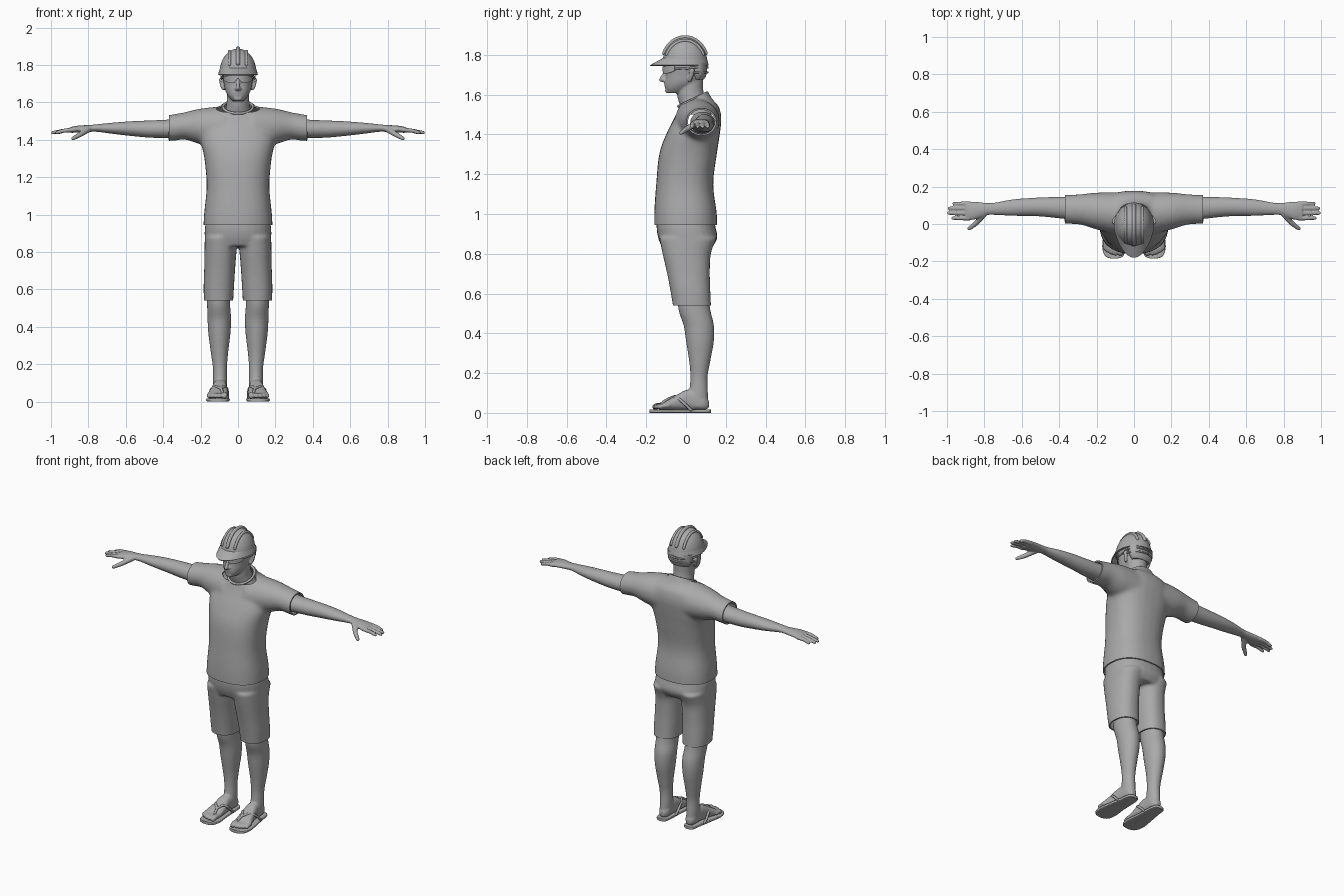
import bpy, bmesh, math
from mathutils import Vector, Matrix

cube = bpy.data.objects.get("Cube")
if cube:
    bpy.data.objects.remove(cube)

grey = bpy.data.materials.new("plain grey")
grey.use_nodes = True
grey.diffuse_color = (0.4, 0.4, 0.4, 1)
grey.node_tree.nodes["Principled BSDF"].inputs["Base Color"].default_value = grey.diffuse_color


def loft(bm, axis, sections, power=2.0, sides=28, steps=4, sign=1):
    """Skin through sections (t, u_min, u_max, v_min, v_max) along an axis."""
    padded = [sections[0], *sections, sections[-1]]
    smooth = []
    for a, b, c, d in zip(padded, padded[1:], padded[2:], padded[3:]):
        for i in range(steps):
            f = i / steps
            smooth.append([q + 0.5 * f * (r - p + f * (2*p - 5*q + 4*r - s + f * (3*(q - r) + s - p)))
                           for p, q, r, s in zip(a, b, c, d)])
    smooth.append(sections[-1])
    rings = []
    for t, u0, u1, v0, v1 in smooth:
        ring = []
        for k in range(sides):
            c, s = math.cos(math.tau * k / sides), math.sin(math.tau * k / sides)
            u = (u0 + u1) / 2 + (u1 - u0) / 2 * math.copysign(abs(c) ** (2 / power), c)
            v = (v0 + v1) / 2 + (v1 - v0) / 2 * math.copysign(abs(s) ** (2 / power), s)
            x, y, z = {"x": (t, u, v), "y": (u, t, v), "z": (u, v, t)}[axis]
            ring.append(bm.verts.new((x * sign, y, z)))
        rings.append(ring)
    bridge(bm, rings)
    bm.faces.new(rings[0])
    bm.faces.new(rings[-1])


def bridge(bm, rings, closed=True):
    for low, high in zip(rings, rings[1:]):
        for k in range(0 if closed else 1, len(low)):
            bm.faces.new((low[k - 1], low[k], high[k], high[k - 1]))


def chain(bm, points, start, end=None):
    """Round-ended tapered rod through the points."""
    points = [Vector(p) for p in points]
    end = end or start
    count = len(points) - 1
    radii = [start + (end - start) * i / count for i in range(count + 1)]
    for p, r in zip(points, radii):
        bmesh.ops.create_icosphere(bm, subdivisions=2, radius=r, matrix=Matrix.Translation(p))
    for p, q, r, s in zip(points, points[1:], radii, radii[1:]):
        turn = (q - p).to_track_quat("Z", "Y").to_matrix().to_4x4()
        bmesh.ops.create_cone(bm, cap_ends=True, segments=14, radius1=r, radius2=s,
                              depth=(q - p).length, matrix=Matrix.Translation((p + q) / 2) @ turn)


def bake(ob):
    deps = bpy.context.evaluated_depsgraph_get()
    mesh = bpy.data.meshes.new_from_object(ob.evaluated_get(deps))
    ob.modifiers.clear()
    ob.data = mesh


def finish(name, bm, voxel=0, soften=4, cuts=(), shell=0, mirror=False):
    """Turn a bmesh into an object: fuse, trim, thicken, mirror and shade."""
    bmesh.ops.recalc_face_normals(bm, faces=bm.faces)
    ob = bpy.data.objects.new(name, bpy.data.meshes.new(name))
    bpy.context.collection.objects.link(ob)
    bm.to_mesh(ob.data)
    if voxel:
        fuse = ob.modifiers.new("fuse", "REMESH")
        fuse.mode, fuse.voxel_size = "VOXEL", voxel
        ob.modifiers.new("soften", "SMOOTH").iterations = soften
        bake(ob)
    if cuts:
        bm.clear()
        bm.from_mesh(ob.data)
        for co, no in cuts:
            bmesh.ops.bisect_plane(bm, geom=bm.verts[:] + bm.edges[:] + bm.faces[:],
                                   plane_co=co, plane_no=no, clear_outer=True)
        bm.to_mesh(ob.data)
    bm.free()
    if shell:
        solid = ob.modifiers.new("shell", "SOLIDIFY")
        solid.thickness, solid.offset = shell, -1
    if mirror:
        ob.modifiers.new("mirror", "MIRROR").use_mirror_merge = False
    bake(ob)
    ob.data.name = name
    ob.data.materials.clear()
    ob.data.materials.append(grey)
    ob.data.shade_smooth()
    ob.data.set_sharp_from_angle(angle=math.radians(50))


# Shirt: torso and sleeves fused, then trimmed open at hem, cuffs and neck
bm = bmesh.new()
loft(bm, "z", [(z, -w, w, f, b) for z, w, f, b in (
    (.88, .187, -.158, .157), (1, .182, -.16, .155), (1.15, .168, -.15, .137), (1.3, .18, -.135, .155),
    (1.4, .2, -.1, .17), (1.48, .19, -.06, .178), (1.54, .16, -.035, .165), (1.58, .09, -.03, .13),
    (1.64, .075, -.04, .1))], power=2.4)
for side in (1, -1):
    loft(bm, "x", [(.08, -.06, .17, 1.35, 1.58), (.2, -.03, .168, 1.375, 1.567),
                   (.28, -.005, .16, 1.4, 1.548), (.34, 0, .156, 1.395, 1.537),
                   (.42, 0, .154, 1.39, 1.525)], sign=side)
finish("shirt", bm, .011, 8, shell=.008, cuts=[
    ((0, 0, .945), (0, 0, -1)), ((.37, 0, 0), (1, 0, 0)), ((-.37, 0, 0), (-1, 0, 0)),
    ((0, .03, 1.573), (0, -.41, .91))])

# Collar ribbing
bm = bmesh.new()
ring = [(.08 * math.cos(a), .035 + .072 * math.sin(a), 1.575 + .034 * math.sin(a))
        for a in (math.tau * i / 32 for i in range(33))]
chain(bm, ring, .008)
finish("collar", bm, .004, 3)

# Shorts
bm = bmesh.new()
loft(bm, "z", [(z, -w, w, f, b) for z, w, f, b in (
    (1, .16, -.14, .14), (.94, .176, -.148, .147), (.88, .178, -.14, .158), (.83, .17, -.12, .13))],
    power=2.4)
for side in (1, -1):
    loft(bm, "z", [(.88, .002, .178, -.135, .155), (.8, .008, .179, -.118, .125),
                   (.7, .016, .181, -.095, .12), (.6, .022, .184, -.076, .123),
                   (.5, .028, .18, -.06, .128)], power=2.3, sign=side)
finish("shorts", bm, .009, 5, cuts=[((0, 0, .54), (0, 0, -1))], shell=.008)

# Legs with feet and toes
bm = bmesh.new()
loft(bm, "z", [(.62, .04, .165, -.045, .11), (.52, .042, .165, -.038, .122), (.44, .037, .163, -.012, .14),
               (.36, .041, .158, 0, .14), (.26, .053, .145, .016, .122), (.18, .059, .134, .022, .108),
               (.1, .059, .133, .015, .11), (.03, .062, .13, 0, .113)])
loft(bm, "y", [(.115, .08, .11, .025, .06), (.09, .062, .128, .014, .09), (.05, .059, .132, .014, .115),
               (0, .059, .137, .014, .115), (-.05, .054, .148, .014, .088), (-.1, .054, .162, .014, .06),
               (-.13, .06, .16, .014, .042)], power=2.5)
for x, tip, r in ((.07, -.155, .016), (.097, -.158, .012), (.118, -.152, .012),
                  (.138, -.143, .011), (.155, -.13, .011)):
    chain(bm, [(x, -.09, .036), (x, tip * .9, .036), (x + .002, tip, .03)], r)
finish("legs", bm, .0055, 3, mirror=True)

# Sandals
bm = bmesh.new()
loft(bm, "y", [(y, inner, outer, 0, .018) for y, inner, outer in (
    (-.184, .085, .125), (-.17, .057, .155), (-.12, .044, .17), (-.03, .053, .158),
    (.05, .056, .143), (.11, .063, .134), (.125, .085, .112))], power=6)
finish("sandal_soles", bm, mirror=True)
bm = bmesh.new()
toe_post = [(.084, -.13, .02), (.084, -.115, .054), (.09, -.09, .07)]
chain(bm, toe_post + [(.122, -.055, .081), (.143, -.03, .066), (.151, 0, .04), (.149, .025, .014)], .008)
chain(bm, toe_post + [(.072, -.055, .083), (.058, -.03, .067), (.054, 0, .04), (.055, .025, .014)], .008)
finish("sandal_straps", bm, .004, 3, mirror=True)

# Arms with hands
bm = bmesh.new()
loft(bm, "x", [(.3, .02, .146, 1.402, 1.515), (.37, .027, .146, 1.408, 1.508), (.47, .038, .143, 1.411, 1.503),
               (.55, .043, .139, 1.418, 1.5), (.65, .044, .131, 1.429, 1.493), (.75, .049, .113, 1.442, 1.483),
               (.79, .046, .113, 1.442, 1.479), (.85, .024, .119, 1.438, 1.476),
               (.9, .02, .121, 1.437, 1.467)])
for y, tip in ((.031, .968), (.058, .991), (.084, .987), (.109, .962)):
    chain(bm, [(.88, y, 1.453), (.93, y, 1.449), (tip, y, 1.438)], .0125, .0095)
chain(bm, [(.8, .055, 1.456), (.845, .003, 1.427), (.882, -.025, 1.407)], .017, .0105)
finish("arms", bm, .005, 3, mirror=True)

# Head: neck, skull, jaw and facial features fused
bm = bmesh.new()
loft(bm, "z", [(1.5, -.1, .1, -.01, .14), (1.56, -.068, .068, -.035, .115), (1.61, -.06, .06, -.045, .088),
               (1.7, -.06, .06, -.04, .088)])
loft(bm, "z", [(z, -w, w, f, b) for z, w, f, b in (
    (1.608, .03, -.092, -.02), (1.63, .05, -.104, .025), (1.66, .067, -.105, .07), (1.7, .076, -.102, .092),
    (1.75, .083, -.106, .1), (1.82, .08, -.09, .09))], power=2.2)
chain(bm, [(0, -.1, 1.72), (0, -.125, 1.674)], .008, .011)
for side in (1, -1):
    chain(bm, [(0, -.112, 1.67), (side * .012, -.108, 1.671)], .008)
    chain(bm, [(side * .079, .018, 1.672), (side * .086, .026, 1.695), (side * .088, .03, 1.72)], .009, .014)
    chain(bm, [(0, -.103, 1.744), (side * .045, -.09, 1.746)], .011)
for z, y in ((1.652, -.103), (1.64, -.101)):
    chain(bm, [(-.02, y + .006, z), (0, y, z), (.02, y + .006, z)], .0075)
chain(bm, [(-.01, -.092, 1.62), (.01, -.092, 1.62)], .013)
finish("head", bm, .005, 3)

# Hair at the nape
bm = bmesh.new()
loft(bm, "z", [(1.675, -.06, .06, .03, .09), (1.705, -.08, .08, .02, .104), (1.76, -.088, .088, .0, .108)])
finish("hair", bm)

# Wraparound glasses
bm = bmesh.new()
angles = [math.radians(a) for a in range(-64, 65, 4)]
rows = []
for top in (0, 1):
    rows.append([bm.verts.new((.085 * math.sin(a), -.01 - .108 * math.cos(a),
                 1.742 if top else 1.705 + .022 * math.exp(-(a / .16) ** 2) + .014 * (a / 1.1) ** 4))
                 for a in angles])
bridge(bm, rows, closed=False)
finish("glasses_lens", bm, shell=.005)
bm = bmesh.new()
chain(bm, [(.077, -.055, 1.732), (.086, 0, 1.73), (.09, .03, 1.726)], .005)
finish("glasses_temples", bm, mirror=True)

# Hard hat: dome, sloping brim, three crest ridges and rear headband
hat = Vector((0, -.005, 1.75))
bm = bmesh.new()
bmesh.ops.create_uvsphere(bm, u_segments=48, v_segments=32, radius=1,
                          matrix=Matrix.Translation(hat) @ Matrix.Diagonal((.1, .114, .137, 1)))
finish("hat_dome", bm, cuts=[(hat, (0, 0, -1))], shell=.006)

bm = bmesh.new()
rows = [[], [], []]
for k in range(64):
    c, s = math.cos(math.tau * k / 64), math.sin(math.tau * k / 64)
    reach = .056 * max(0, -s) ** 1.5
    for row, f, z in zip(rows, (0, .5, 1), (.034, .016, -.002)):
        row.append(bm.verts.new(hat + Vector(((.096 + .011 * f) * c, (.11 + .009 * f + reach * f) * s, z))))
bridge(bm, rows)
finish("hat_brim", bm, shell=.006)

bm = bmesh.new()
for x in (-.045, 0, .045):
    s = math.sqrt(1 - (x / .1) ** 2)
    arc = [math.radians(a) for a in range(25, 156, 5)]
    chain(bm, [hat + Vector((x, .114 * s * math.cos(a), .137 * s * math.sin(a))) for a in arc],
          .012 if x == 0 else .009)
finish("hat_ridges", bm, .004, 3)

bm = bmesh.new()
arc = [math.radians(a) for a in range(0, 181, 12)]
for z in (1.712, 1.735):
    chain(bm, [(.09 * math.cos(a), .02 + .09 * math.sin(a), z) for a in arc], .006)
finish("hat_headband", bm, .004, 2)
